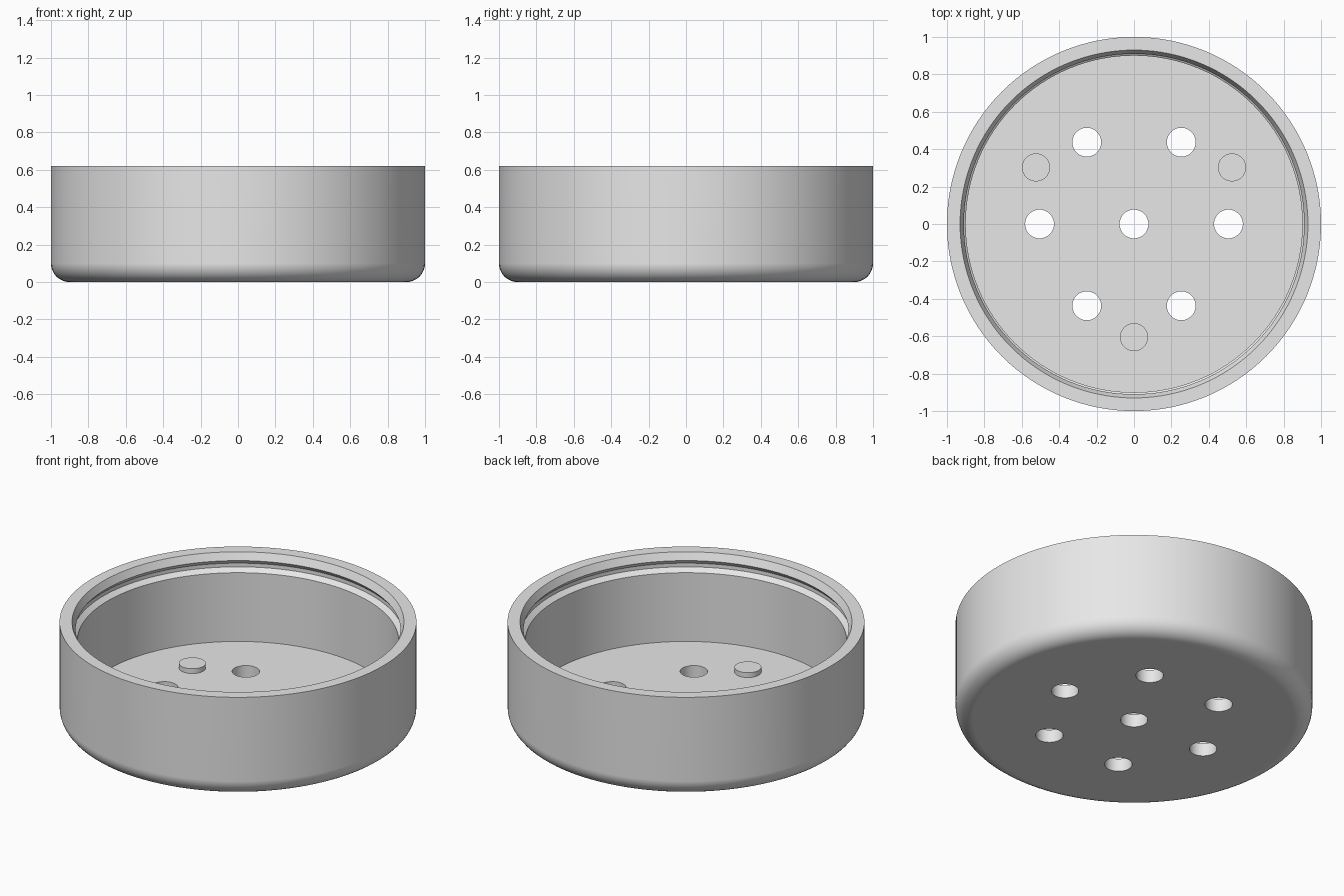
import bpy, bmesh
from math import sin, cos, pi, radians

cube = bpy.data.objects.get("Cube")
if cube:
    bpy.data.objects.remove(cube, do_unlink=True)

HEIGHT, FLOOR, FILLET = 0.62, 0.08, 0.1
SEGMENTS = 128

grey = bpy.data.materials.new("light_grey")
grey.use_nodes = True
colour = (0.8, 0.8, 0.8, 1)
grey.diffuse_color = colour
grey.node_tree.nodes["Principled BSDF"].inputs["Base Color"].default_value = colour


def lathe(bm, profile, segments, centre=(0, 0)):
    """Revolve (radius, z) points about a vertical axis and cap both ends."""
    rings = []
    for r, z in profile:
        rings.append([bm.verts.new((centre[0] + r * cos(2 * pi * i / segments),
                                    centre[1] + r * sin(2 * pi * i / segments), z))
                      for i in range(segments)])
    for low, high in zip(rings, rings[1:]):
        for i in range(segments):
            j = (i + 1) % segments
            bm.faces.new((low[i], low[j], high[j], high[i]))
    bm.faces.new(rings[0][::-1])
    bm.faces.new(rings[-1])


def make_object(name, bm):
    bmesh.ops.recalc_face_normals(bm, faces=bm.faces)
    mesh = bpy.data.meshes.new(name)
    bm.to_mesh(mesh)
    bm.free()
    mesh.materials.append(grey)
    obj = bpy.data.objects.new(name, mesh)
    bpy.context.collection.objects.link(obj)
    return obj


def select(obj):
    bpy.ops.object.select_all(action='DESELECT')
    obj.select_set(True)
    bpy.context.view_layer.objects.active = obj


def smooth(obj):
    select(obj)
    bpy.ops.object.shade_smooth_by_angle(angle=radians(25))


def polar(radius, degrees):
    return radius * cos(radians(degrees)), radius * sin(radians(degrees))


# Round cup: filleted base, flat rim, snap groove inside, flat floor
fillet = [(1 - FILLET + FILLET * sin(a), FILLET - FILLET * cos(a))
          for a in (pi / 2 * k / 8 for k in range(9))]
inside = [(0.93, HEIGHT), (0.91, HEIGHT - 0.045), (0.93, HEIGHT - 0.07),
          (0.93, HEIGHT - 0.093), (0.9, HEIGHT - 0.115), (0.9, FLOOR)]
bm = bmesh.new()
lathe(bm, fillet + [(1, HEIGHT)] + inside, SEGMENTS)
cup = make_object("cup_body", bm)

# Drain holes: one in the middle and six around it
bm = bmesh.new()
for centre in [(0, 0)] + [polar(0.505, 60 * k) for k in range(6)]:
    lathe(bm, [(0.077, -0.1), (0.077, 0.2)], 48, centre)
cutter = make_object("hole_cutter", bm)
cutter.hide_render = True
select(cup)
cut = cup.modifiers.new("holes", 'BOOLEAN')
cut.operation = 'DIFFERENCE'
cut.solver = 'EXACT'
cut.object = cutter
bpy.ops.object.modifier_apply(modifier=cut.name)
bpy.data.objects.remove(cutter, do_unlink=True)
smooth(cup)
cup.modifiers.new("even_normals", 'WEIGHTED_NORMAL').keep_sharp = True

# Three low pegs standing on the floor
for k, name in enumerate(("left_peg", "right_peg", "front_peg")):
    bm = bmesh.new()
    lathe(bm, [(0.075, FLOOR - 0.01), (0.075, FLOOR + 0.03)], 48,
          polar(0.605, 30 + 120 * k))
    smooth(make_object(name, bm))
